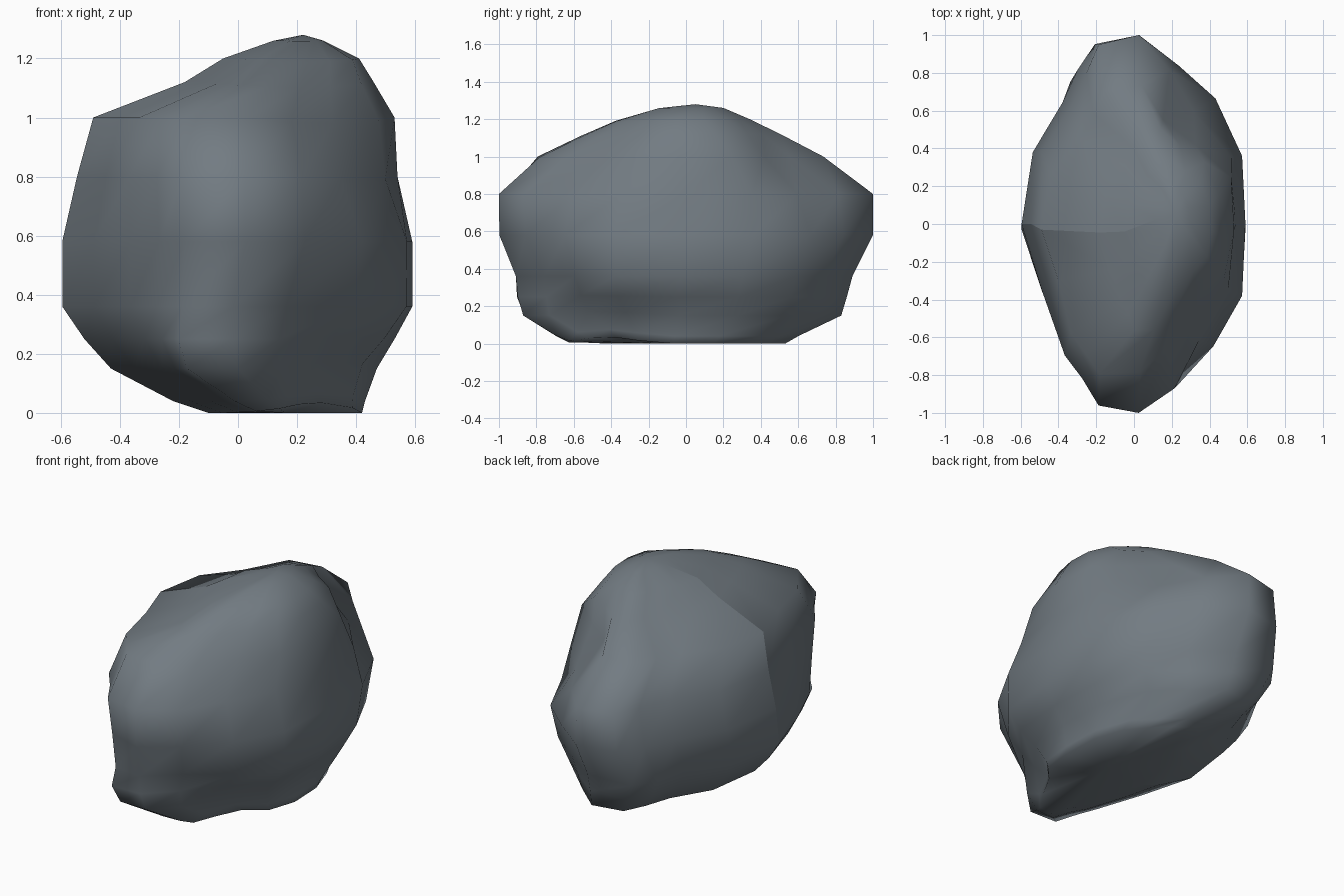
import bpy
import bmesh
from mathutils import Vector

cube = bpy.data.objects.get("Cube")
if cube:
    bpy.data.objects.remove(cube, do_unlink=True)

# Plan outline of the boulder, on a -1..1 square, from the left seam round the front
outline = [(-1, 0), (-.82, -.35), (-.61, -.67), (-.46, -.8), (-.34, -.96), (.05, -1),
           (.42, -.88), (.72, -.65), (.97, -.38), (1, 0), (.97, .36), (.74, .67),
           (.4, .84), (.05, 1), (-.34, .95), (-.46, .8), (-.6, .63), (-.9, .38)]

# Layers: height, x range, y range
layers = [(0, -.1, .42, -.66, .53),
          (.04, -.22, .43, -.72, .6),
          (.15, -.43, .47, -.9, .83),
          (.25, -.52, .53, -.94, .86),
          (.36, -.595, .59, -.95, .89),
          (.58, -.595, .59, -1, 1),
          (.8, -.545, .54, -1, 1),
          (1.0, -.49, .53, -.8, .74),
          (1.12, -.18, .46, -.61, .52),
          (1.2, -.05, .41, -.42, .34),
          (1.26, .12, .29, -.15, .2)]

# Dents and lumps: centre, radius, push
lumps = [((.4, .66, .95), .42, (-.11, -.1, 0)),
         ((.35, -.55, 1.05), .55, (-.07, .07, -.02)),
         ((.2, -.85, .32), .38, (-.08, .08, 0)),
         ((.35, -.6, .2), .4, (-.04, .04, 0)),
         ((.35, -.5, 0), .4, (-.05, .06, .035)),
         ((-.25, -.95, .47), .25, (.04, .05, 0)),
         ((-.15, -.85, .15), .3, (-.04, 0, 0)),
         ((-.3, -.65, .97), .4, (-.05, -.04, 0)),
         ((-.35, .75, .35), .38, (-.07, .05, 0))]

mat = bpy.data.materials.new("slate grey stone")
mat.use_nodes = True
colour = (.17, .2, .225, 1)
mat.diffuse_color = colour
mat.node_tree.nodes["Principled BSDF"].inputs["Base Color"].default_value = colour


def remap(t, low, high):
    return low + (t + 1) / 2 * (high - low)


def weathered(point):
    """Move a point by every lump it lies within."""
    moved = point.copy()
    for centre, radius, push in lumps:
        distance = (point - Vector(centre)).length / radius
        moved += Vector(push) * max(0, 1 - distance ** 2) ** 2
    return moved


# Stack the layers and bridge them
bm = bmesh.new()
rings = [[bm.verts.new(weathered(Vector((remap(u, x0, x1), remap(v, y0, y1), z))))
          for u, v in outline] for z, x0, x1, y0, y1 in layers]
count = len(outline)
for low, high in zip(rings, rings[1:]):
    for i in range(count):
        j = (i + 1) % count
        bm.faces.new((low[i], low[j], high[j], high[i]))

# Close the underside and the crown
base = bm.verts.new((.16, -.05, 0))
crown = bm.verts.new((.22, .05, 1.28))
for i in range(count):
    j = (i + 1) % count
    bm.faces.new((rings[0][j], rings[0][i], base))
    bm.faces.new((rings[-1][i], rings[-1][j], crown))

bmesh.ops.recalc_face_normals(bm, faces=bm.faces)
for face in bm.faces:
    face.smooth = True

# Hard crease down one side
for low, high in zip(rings, rings[1:]):
    bm.edges.get((low[0], high[0])).smooth = False

mesh = bpy.data.meshes.new("boulder")
bm.to_mesh(mesh)
bm.free()
mesh.materials.append(mat)
boulder = bpy.data.objects.new("boulder", mesh)
bpy.context.collection.objects.link(boulder)
